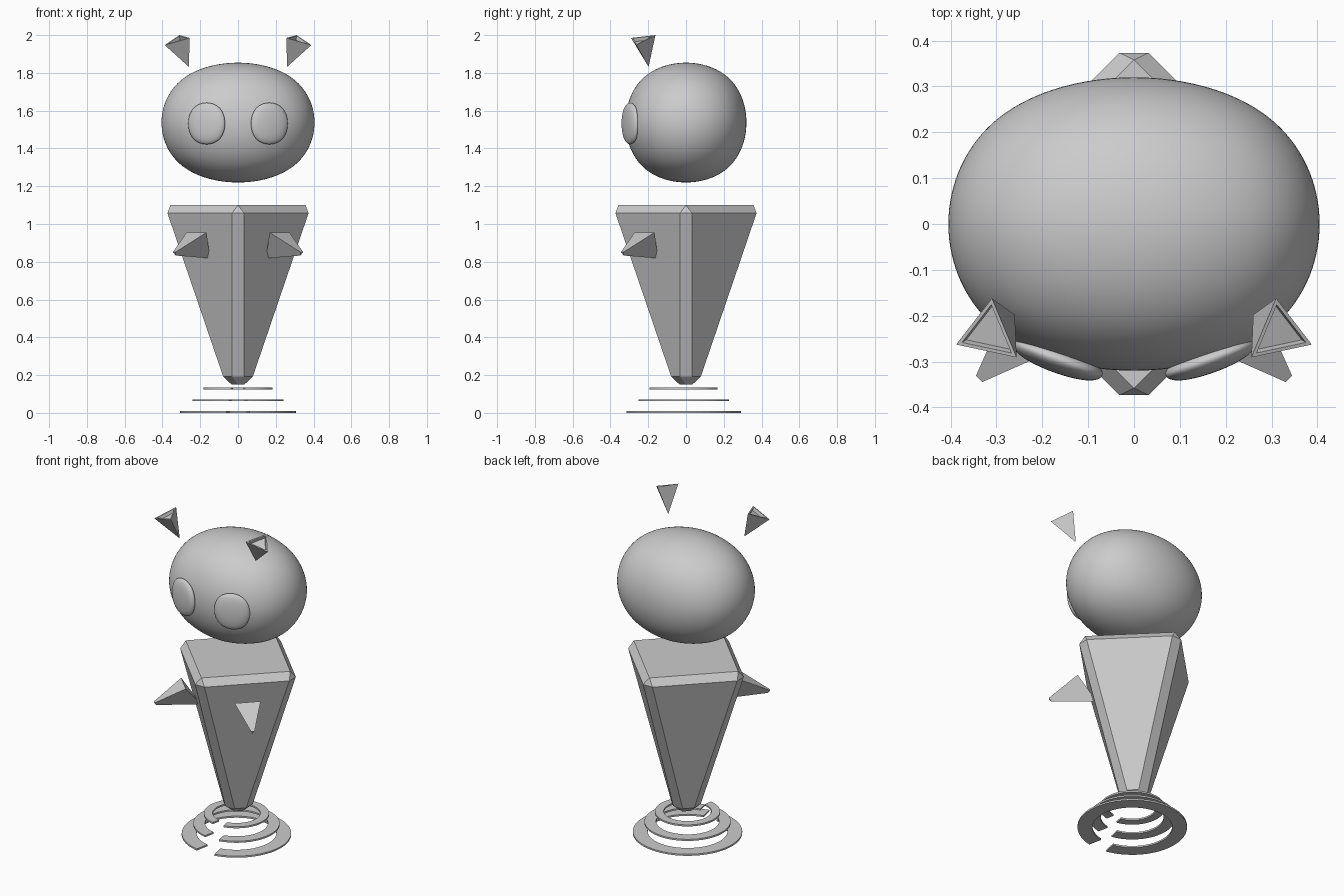
import bpy, bmesh, math
from mathutils import Vector

if "Cube" in bpy.data.objects:
    bpy.data.objects.remove(bpy.data.objects["Cube"])


def to_object(name, bm):
    bmesh.ops.recalc_face_normals(bm, faces=bm.faces[:])
    mesh = bpy.data.meshes.new(name)
    bm.to_mesh(mesh)
    bm.free()
    obj = bpy.data.objects.new(name, mesh)
    bpy.context.collection.objects.link(obj)
    return obj


def mirror_x(obj):
    # mirror the part across the world centre plane
    centre = bpy.data.objects.get("mirror_centre")
    if centre is None:
        centre = bpy.data.objects.new("mirror_centre", None)
        bpy.context.collection.objects.link(centre)
        centre.hide_render = True
    mod = obj.modifiers.new("mirror", 'MIRROR')
    mod.mirror_object = centre


def soft_box(name, loc, radii, turn=0.0):
    # rounded blob: subdivided cube, sized by its final radii
    bm = bmesh.new()
    bmesh.ops.create_cube(bm, size=2 / 0.8395)
    for f in bm.faces:
        f.smooth = True
    obj = to_object(name, bm)
    obj.location, obj.scale = loc, radii
    obj.rotation_euler.z = turn
    mod = obj.modifiers.new("round", 'SUBSURF')
    mod.levels = mod.render_levels = 5
    return obj


def spike(name, base, tip, tip_scale=0.0, recess=False):
    # three-sided spike from a base triangle to a pointed or blunt tip
    base, tip = [Vector(p) for p in base], Vector(tip)
    mid = sum(base, Vector()) / 3
    bm = bmesh.new()
    b = [bm.verts.new(p) for p in base]
    cap = bm.faces.new(b)
    if tip_scale:
        t = [bm.verts.new(tip + (p - mid) * tip_scale) for p in base]
        bm.faces.new(t)
        for i in range(3):
            j = (i + 1) % 3
            bm.faces.new((b[i], b[j], t[j], t[i]))
    else:
        t = bm.verts.new(tip)
        for i in range(3):
            bm.faces.new((b[i], b[(i + 1) % 3], t))
    bmesh.ops.recalc_face_normals(bm, faces=bm.faces[:])
    if recess:
        bmesh.ops.inset_individual(bm, faces=[cap], thickness=0.015)
        bmesh.ops.inset_individual(bm, faces=[cap], thickness=0.003, depth=-0.02)
    obj = to_object(name, bm)
    mirror_x(obj)
    return obj


def broken_ring(name, z, outer, inner, gap=0.2, thick=0.01, segs=48):
    # flat ring with an opening at the front
    bm = bmesh.new()
    rows = []
    for i in range(segs + 1):
        a = -math.pi / 2 + gap + (2 * math.pi - 2 * gap) * i / segs
        rows.append([bm.verts.new((r * math.cos(a), r * math.sin(a) - 0.015, h))
                     for r, h in ((outer, z), (outer, z + thick),
                                  (inner, z + thick), (inner, z))])
    for p, q in zip(rows, rows[1:]):
        for k in range(4):
            n = (k + 1) % 4
            bm.faces.new((p[k], q[k], q[n], p[n]))
    bm.faces.new(rows[0])
    bm.faces.new(rows[-1])
    return to_object(name, bm)


# head and eyes
soft_box("head", (0, 0, 1.537), (0.405, 0.32, 0.317))
eye = soft_box("eyes", (0.166, -0.295, 1.532), (0.103, 0.03, 0.11), math.radians(20))
mirror_x(eye)

# floating horns with sunken tops
spike("horns", [(0.31, -0.162, 2.0), (0.388, -0.263, 1.947), (0.256, -0.291, 1.985)],
      (0.26, -0.198, 1.832), recess=True)

# tapered body, corners facing front and sides, bevelled edges
bm = bmesh.new()
bmesh.ops.create_cone(bm, cap_ends=True, segments=4, radius1=0.096, radius2=0.42, depth=0.95)
bmesh.ops.translate(bm, verts=bm.verts[:], vec=(0, 0, 0.625))
body = to_object("body", bm)
bevel = body.modifiers.new("bevel", 'BEVEL')
bevel.width, bevel.segments = 0.044, 1

# blunt arms pointing diagonally forward
spike("arms", [(0.167, -0.272, 0.955), (0.272, -0.167, 0.955), (0.148, -0.148, 0.818)],
      (0.335, -0.335, 0.845), tip_scale=0.13)

# stack of thrust rings
for i, (z, r) in enumerate(((0.0, 0.307), (0.062, 0.242), (0.124, 0.183))):
    broken_ring("thrust_ring_%d" % (i + 1), z, r, r * 0.73)
